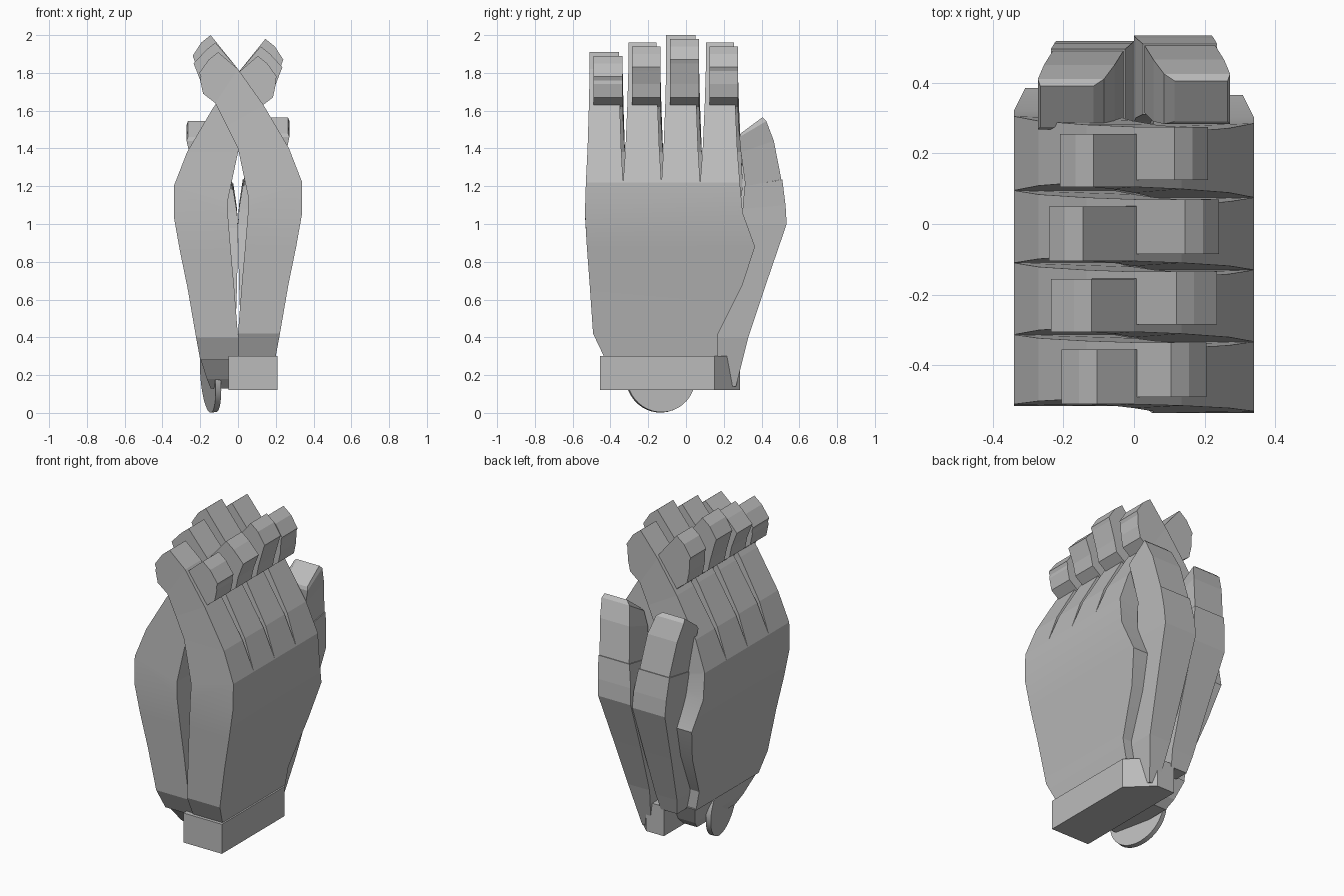
import bpy, bmesh, math
from mathutils import Matrix, Vector

if "Cube" in bpy.data.objects:
    bpy.data.objects.remove(bpy.data.objects["Cube"])

grey = bpy.data.materials.new("stone grey")
grey.diffuse_color = (0.5, 0.5, 0.5, 1)
grey.use_nodes = True
grey.node_tree.nodes["Principled BSDF"].inputs["Base Color"].default_value = grey.diffuse_color


def make_object(name, bm, smooth=False):
    bmesh.ops.recalc_face_normals(bm, faces=bm.faces)
    me = bpy.data.meshes.new(name)
    bm.to_mesh(me)
    bm.free()
    ob = bpy.data.objects.new(name, me)
    bpy.context.collection.objects.link(ob)
    me.materials.append(grey)
    if smooth:
        bpy.ops.object.select_all(action='DESELECT')
        ob.select_set(True)
        bpy.context.view_layer.objects.active = ob
        bpy.ops.object.shade_smooth_by_angle(angle=math.radians(18))
    return ob


def loft(name, loops, side=1, shift=(0, 0, 0), smooth=False):
    """Skin a chain of point loops, optionally mirrored in x and shifted."""
    bm = bmesh.new()
    rings = [[bm.verts.new((side * p[0] + shift[0], p[1] + shift[1], p[2] + shift[2]))
              for p in loop] for loop in loops]
    n = len(rings[0])
    for a, b in zip(rings, rings[1:]):
        for i in range(n):
            j = (i + 1) % n
            bm.faces.new((a[i], a[j], b[j], b[i]))
    bm.faces.new(rings[0])
    bm.faces.new(rings[-1])
    return make_object(name, bm, smooth)


def slab(outer, inner, y0, y1):
    """Four-corner section between an outer and an inner (x, z) point."""
    return [(outer[0], y0, outer[1]), (outer[0], y1, outer[1]),
            (inner[0], y1, inner[1]), (inner[0], y0, inner[1])]


def flat(z0, z1, x0, x1, y0, y1):
    """Section running from height z0 at the front to z1 at the back."""
    return [(x0, y0, z0), (x1, y0, z0), (x1, y1, z1), (x0, y1, z1)]


# root y range, tip y range, top height, reach in x, ridge in x
FINGERS = {
    "little_finger": (-0.53, -0.333, -0.51, -0.355, 1.91, 0.205, 0.105),
    "ring_finger": (-0.333, -0.13, -0.305, -0.155, 1.96, 0.235, 0.12),
    "middle_finger": (-0.13, 0.075, -0.105, 0.05, 2.00, 0.24, 0.145),
    "index_finger": (0.075, 0.285, 0.105, 0.255, 1.96, 0.21, 0.115),
}


def finger(name, f, side, shift):
    r0, r1, t0, t1, top, reach, ridge = f
    mix = lambda k: (r0 + (t0 - r0) * k, r1 + (t1 - r1) * k)
    loft(name, [
        slab((0.34, 1.22), (0.055, 1.14), r0, r1),
        slab((0.27, 1.40), (0.0, 1.40), *mix(0.45)),
        slab((0.135, 1.63), (-0.06, 1.52), *mix(0.8)),
        slab((0.0, 1.82), (-0.12, 1.64), t0, t1),
        slab((-ridge, top), (-0.185, 1.69), t0, t1),
        slab((-ridge - 0.05, top - 0.04), (-0.2, 1.76), t0, t1),
        slab((-reach, top - 0.11), (-reach + 0.008, top - 0.13), t0, t1),
    ], side, shift)


for label, side, shift in (("right", 1, (0, 0, 0)), ("left", -1, (0, 0.02, -0.02))):
    # palm with the thumb pad bulging at the back
    loft(label + "_palm", [
        slab((0.2, 0.30), (0.0, 0.30), -0.435, 0.17),
        slab((0.222, 0.42), (0.0, 0.42), -0.492, 0.17),
        slab((0.267, 0.68), (0.02, 0.68), -0.51, 0.30),
        slab((0.308, 0.88), (0.038, 0.88), -0.525, 0.365),
        slab((0.34, 1.06), (0.052, 1.05), -0.535, 0.30),
        slab((0.34, 1.22), (0.055, 1.14), -0.53, 0.285),
    ], side, shift, True)

    for name, f in FINGERS.items():
        finger(label + "_" + name, f, side, shift)

    # thumb: long base running to the wrist, then a leaning tip
    tshift = (0, 0, 0) if side == 1 else (0, -0.015, -0.02)
    loft(label + "_thumb_base", [
        flat(0.14, 0.14, 0.05, 0.11, 0.23, 0.265) if side == 1 else
        flat(0.30, 0.30, 0.03, 0.14, 0.13, 0.30),
        flat(0.40, 0.40, 0.015, 0.16, 0.12, 0.33),
        flat(0.70, 0.70, 0.005, 0.19, 0.22, 0.43),
        flat(1.00, 1.00, 0.0, 0.22, 0.29, 0.533),
        flat(1.08, 1.10, 0.005, 0.225, 0.30, 0.527),
        flat(1.20, 1.235, 0.025, 0.235, 0.31, 0.51),
    ], side, tshift)
    loft(label + "_thumb_tip", [
        flat(1.20, 1.235, 0.03, 0.23, 0.315, 0.505),
        flat(1.38, 1.44, 0.055, 0.255, 0.29, 0.465),
        flat(1.46, 1.545, 0.085, 0.272, 0.283, 0.425),
        flat(1.48, 1.565, 0.115, 0.265, 0.29, 0.405),
    ], side, tshift)

# right wrist block with one cut corner
outline = [(-0.05, -0.455), (0.21, -0.455), (0.21, 0.15), (0.07, 0.285), (-0.05, 0.285)]
loft("right_wrist", [[(x, y, z) for x, y in outline] for z in (0.12, 0.30)])

# left wrist stub tapering downwards
loft("left_wrist", [
    flat(0.29, 0.29, -0.2, -0.02, -0.40, 0.2),
    flat(0.18, 0.18, -0.165, -0.04, -0.32, 0.15),
    flat(0.13, 0.13, -0.145, -0.05, -0.27, 0.1),
])

# thin round disc beside the left wrist
bm = bmesh.new()
bmesh.ops.create_cone(bm, cap_ends=True, segments=40, radius1=0.185, radius2=0.185, depth=0.03)
normal = Vector((-0.97, -0.21, -0.08)).normalized()
turn = Vector((0, 0, 1)).rotation_difference(normal).to_matrix().to_4x4()
bm.transform(Matrix.Translation((-0.145, -0.135, 0.187)) @ turn)
make_object("wrist_disc", bm, True)
